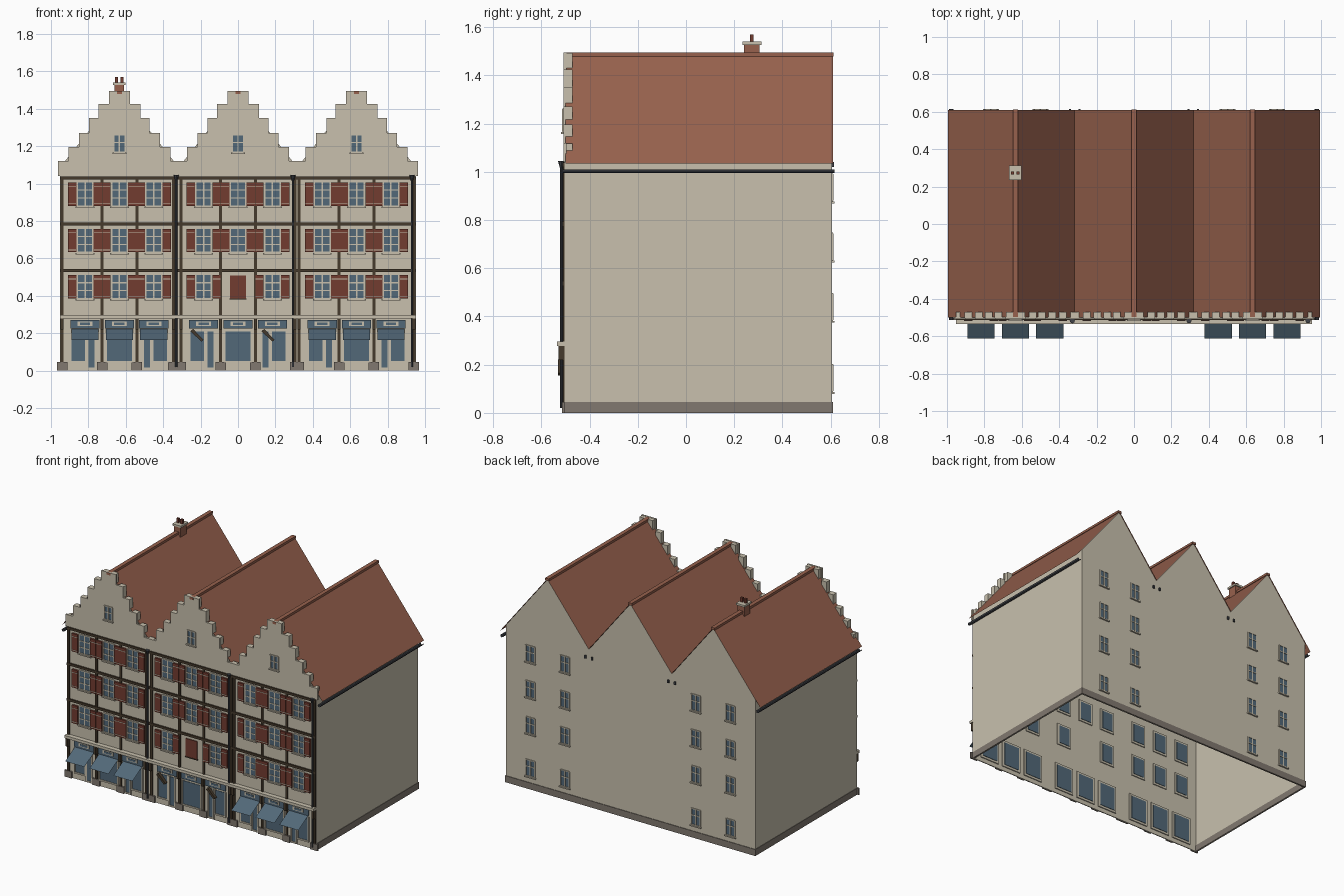
import bpy, bmesh
from mathutils import Vector

if "Cube" in bpy.data.objects:
    bpy.data.objects.remove(bpy.data.objects["Cube"])


def material(name, rgb):
    m = bpy.data.materials.new(name)
    m.use_nodes = True
    col = (*rgb, 1)
    m.diffuse_color = col
    m.node_tree.nodes["Principled BSDF"].inputs["Base Color"].default_value = col
    return m


CREAM = material("cream plaster", (0.58, 0.53, 0.42))
GLASS = material("blue glass", (0.085, 0.14, 0.19))
RED = material("shutter red", (0.17, 0.045, 0.03))
ROOF = material("roof tile", (0.31, 0.12, 0.075))
TIMBER = material("dark timber", (0.06, 0.042, 0.025))
STONE = material("grey stone", (0.22, 0.19, 0.16))
METAL = material("dark metal", (0.05, 0.055, 0.065))


def finish(name, mat, bm):
    me = bpy.data.meshes.new(name)
    bm.to_mesh(me)
    bm.free()
    me.materials.append(mat)
    ob = bpy.data.objects.new(name, me)
    bpy.context.collection.objects.link(ob)
    return ob


def boxes(name, mat, items):
    """Join boxes given as (x0, x1, y0, y1, z0, z1) into one part."""
    bm = bmesh.new()
    for x0, x1, y0, y1, z0, z1 in items:
        vs = bmesh.ops.create_cube(bm, size=1)["verts"]
        for v in vs:
            v.co = Vector(((x0 + x1) / 2 + v.co.x * (x1 - x0),
                           (y0 + y1) / 2 + v.co.y * (y1 - y0),
                           (z0 + z1) / 2 + v.co.z * (z1 - z0)))
    return finish(name, mat, bm)


def slab(name, mat, points, y0, y1):
    """Extrude an x, z outline from y0 to y1."""
    bm = bmesh.new()
    f = bm.faces.new([bm.verts.new((x, y0, z)) for x, z in points])
    ext = bmesh.ops.extrude_face_region(bm, geom=[f])["geom"]
    for v in ext:
        if isinstance(v, bmesh.types.BMVert):
            v.co.y = y1
    bmesh.ops.recalc_face_normals(bm, faces=bm.faces)
    return finish(name, mat, bm)


def sheet(name, mat, strips):
    """Thin sheets: each strip is a pair of point rows."""
    bm = bmesh.new()
    for row_a, row_b in strips:
        a = [bm.verts.new(p) for p in row_a]
        b = [bm.verts.new(p) for p in row_b]
        for i in range(len(a) - 1):
            bm.faces.new((a[i], a[i + 1], b[i + 1], b[i]))
    return finish(name, mat, bm)


UNITS = (-0.634, 0, 0.634)
BAYS = (-0.184, 0, 0.184)
W, FRONT, BACK = 0.95, -0.503, 0.605
RIDGE, EAVE, PITCH = 1.49, 0.995, 1.26
VALLEY = 0.317
STEPS = [(0.27, 1.196), (0.215, 1.27), (0.16, 1.35), (0.11, 1.425), (0.056, RIDGE + 0.005)]


def roof_z(x):
    return RIDGE - PITCH * min(abs(x - c) for c in UNITS)


# Hollow outer walls
boxes("side_walls", CREAM, [(s * W - 0.003, s * W + 0.003, FRONT, BACK, 0, 1.085) for s in (-1, 1)])
boxes("front_wall", CREAM, [(-W, W, FRONT, FRONT + 0.006, 0, 1.05)])
XS = [-W, UNITS[0], -VALLEY, 0, VALLEY, UNITS[2], W]
slab("back_wall", CREAM, [(-W, 0)] + [(x, roof_z(x) - 0.004) for x in XS] + [(W, 0)], BACK - 0.006, BACK)
boxes("plinth", STONE, [(s * W - 0.006, s * W + 0.006, FRONT, BACK + 0.004, 0, 0.045) for s in (-1, 1)]
      + [(-W, W, BACK - 0.008, BACK + 0.004, 0, 0.045)])

# Stepped front gables, with deeper blocks on each step
outline = [(-0.963, 1.04), (-0.963, 1.12)]
blocks = []
for c in UNITS:
    low = 1.12
    for hw, top in STEPS:
        outline += [(c - hw, low), (c - hw, top)]
        if hw > 0.06:
            blocks += [(c + s * hw - 0.02 - s * 0.018, c + s * hw + 0.02 - s * 0.018,
                        FRONT, -0.47, low - 0.005, top) for s in (-1, 1)]
        low = top
    blocks.append((c - 0.05, c + 0.05, FRONT, -0.47, 1.43, RIDGE + 0.003))
    for i in range(len(STEPS) - 1, -1, -1):
        outline += [(c + STEPS[i][0], STEPS[i][1]), (c + STEPS[i][0], STEPS[i - 1][1] if i else 1.12)]
    blocks += [(c + s * 0.3 - 0.018, c + s * 0.3 + 0.018, FRONT, -0.47, 1.06, 1.118) for s in (-1, 1)]
outline += [(0.963, 1.12), (0.963, 1.04)]
slab("stepped_gables", CREAM, outline, -0.508, -0.496)
boxes("gable_step_blocks", CREAM, blocks)

# Roof sheets, ridges and gutters
xs = [-EAVE, UNITS[0], -VALLEY, 0, VALLEY, UNITS[2], EAVE]
sheet("roof", ROOF, [([(x, -0.5, roof_z(x)) for x in xs], [(x, 0.61, roof_z(x)) for x in xs])])
boxes("ridge_tiles", ROOF, [(c - 0.014, c + 0.014, -0.509, 0.612, RIDGE - 0.012, RIDGE + 0.004) for c in UNITS])
gutter = [(-0.012, 1.01), (-0.008, 1.0), (0, 0.996), (0.008, 1.0), (0.012, 1.01)]
sheet("side_gutters", METAL, [([(s * 0.978 + x, -0.512, z) for x, z in gutter],
                               [(s * 0.978 + x, 0.615, z) for x, z in gutter]) for s in (-1, 1)])
boxes("valley_spouts", METAL, [(s * VALLEY + d - 0.006, s * VALLEY + d + 0.006, BACK, BACK + 0.009, 1.02, 1.04)
                               for s in (-1, 1) for d in (-0.025, 0.025)])

# Chimney
cx = UNITS[0]
boxes("chimney_stack", ROOF, [(cx - 0.025, cx + 0.025, 0.24, 0.305, 1.43, 1.527)])
boxes("chimney_cap", CREAM, [(cx - 0.033, cx + 0.033, 0.235, 0.313, 1.527, 1.54)])
boxes("chimney_pots", RED, [(cx + d - 0.008, cx + d + 0.008, 0.265, 0.281, 1.54, 1.57) for d in (-0.015, 0.015)])

# Timber frame: posts, beams and corbels under the ledge
post_x = [-0.94, -0.305, 0.326, -0.345, 0.305, 0.94] + [c + s * 0.093 for c in UNITS for s in (-1, 1)]
boxes("timber_posts", TIMBER, [(x - 0.008, x + 0.008, -0.511, FRONT, 0.03, 1.035) for x in post_x])
boxes("timber_beams", TIMBER, [(-W, W, -0.513, FRONT, z - 0.008, z + 0.008) for z in (0.536, 0.783, 1.03)])
boxes("corbels", TIMBER, [(x - 0.008, x + 0.008, -0.528, FRONT, 0.22, 0.278) for x in post_x])
boxes("post_feet", STONE, [(x - 0.028, x + 0.028, -0.514, FRONT, 0, 0.045) for x in post_x])
boxes("shop_ledge", CREAM, [(-0.953, 0.953, -0.535, FRONT, 0.277, 0.296)])

# Windows: glass shows on both faces of the wall, bars and sills outside
panes, bars, sills, linings = [], [], [], []


def window(x, z0, hw, h, wall, out, cross=(0.33, 0.66), bar=0.004):
    def depth(a, b):
        return tuple(sorted((wall + out * a, wall + out * b)))
    panes.append((x - hw, x + hw, *depth(-0.016, 0.002), z0, z0 + h))
    linings.append((x - hw - 0.014, x + hw + 0.014, *depth(-0.013, -0.005), z0 - 0.014, z0 + h + 0.014))
    for d in (-hw, 0, hw):
        bars.append((x + d - bar, x + d + bar, *depth(0, 0.006), z0, z0 + h))
    for t in (0, *cross, 1):
        bars.append((x - hw, x + hw, *depth(0, 0.005), z0 + t * h - bar * 0.8, z0 + t * h + bar * 0.8))
    sills.append((x - hw - 0.008, x + hw + 0.008, *depth(0, 0.011), z0 - 0.011, z0 - 0.003))


shutters, stripes = [], []
for c in UNITS:
    window(c, 1.168, 0.03, 0.092, -0.508, -1, (0.55,))
    for z in (0.385, 0.632, 0.88):
        for b in BAYS:
            if c == 0 and b == 0 and z < 0.4:
                continue
            window(c + b, z, 0.042, 0.128, FRONT, -1)
            for s in (-1, 1):
                x = c + b + s * 0.069
                shutters.append((x - 0.0225, x + 0.0225, -0.516, FRONT, z + 0.001, z + 0.125))
                stripes += [(x - 0.0225, x + 0.0225, -0.518, -0.516, z + t - 0.002, z + t + 0.002)
                            for t in (0.012, 0.105)]
for x in (-0.765, -0.5, 0.5, 0.765):
    for z in (0.09, 0.385, 0.635, 0.88):
        window(x, z, 0.034, 0.11, BACK, 1, (0.6,))
boxes("window_glass", GLASS, panes)
boxes("window_linings", CREAM, linings)
boxes("window_bars", CREAM, bars)
boxes("window_sills", CREAM, sills)
boxes("shutters", RED, shutters)
boxes("shutter_stripes", CREAM, stripes)
boxes("loading_hatch", RED, [(-0.043, 0.043, -0.509, FRONT, 0.385, 0.508)])
boxes("hatch_sill", TIMBER, [(-0.046, 0.046, -0.512, FRONT, 0.379, 0.385)])

# Shop fronts: transom, display window and a narrow door toward the middle
glass, frame, plaques, inner = [], [], [], []
awnings = []
for c in UNITS:
    for b in BAYS:
        x = c + b
        glass.append((x - 0.078, x + 0.078, -0.512, FRONT, 0.224, 0.27))
        plaques.append((x - 0.04, x + 0.04, -0.515, -0.512, 0.238, 0.262))
        side = -1 if b > 0 else 1
        inner.append((x - 0.075, x + 0.075, -0.497, -0.49, 0.03, 0.225))
        glass.append((x - 0.06, x + 0.06, -0.491, -0.487, 0.045, 0.21))
        if b:
            spans = [(-0.075, 0.005, 0.05), (0.016, 0.056, 0.015)]
        else:
            spans = [(-0.07, 0.07, 0.05)]
        for a, e, low in spans:
            lo, hi = sorted((x + side * a, x + side * e))
            glass.append((lo, hi, -0.506, FRONT, low, 0.21))
            frame += [(p - 0.004, p + 0.004, -0.511, FRONT, low - 0.01, 0.215) for p in (lo, hi)]
            frame.append((lo, hi, -0.511, FRONT, low - 0.01, low))
        if c:
            awnings.append(([(x - 0.073, -0.506, 0.222), (x + 0.073, -0.506, 0.222)],
                            [(x - 0.073, -0.613, 0.162), (x + 0.073, -0.613, 0.162)]))
boxes("shop_linings", CREAM, inner)
boxes("shop_glass", GLASS, glass)
boxes("shop_frames", CREAM, frame)
boxes("transom_plaques", CREAM, plaques)
boxes("transom_plaque_panes", GLASS, [(p[0] + 0.012, p[1] - 0.012, -0.517, -0.515, 0.243, 0.257) for p in plaques])
sheet("awnings", GLASS, awnings)
for name, x in (("left_awning_arm", 0.16), ("right_awning_arm", -0.22)):
    slab(name, TIMBER, [(x - 0.035, 0.21), (x - 0.02, 0.222), (x + 0.035, 0.165), (x + 0.025, 0.155)],
         -0.53, -0.508)

# Rainwater pipes with hoppers on the front
for i, x in enumerate((-0.33, 0.294, 0.93)):
    for part, r1, r2, z0, z1 in (("pipe", 0.006, 0.006, 0.02, 1.02), ("hopper", 0.006, 0.014, 1.015, 1.045)):
        bm = bmesh.new()
        bmesh.ops.create_cone(bm, cap_ends=True, segments=8, radius1=r1, radius2=r2, depth=z1 - z0)
        bmesh.ops.translate(bm, verts=bm.verts, vec=(x, -0.517, (z0 + z1) / 2))
        finish(f"rainwater_{part}_{i + 1}", METAL, bm)
